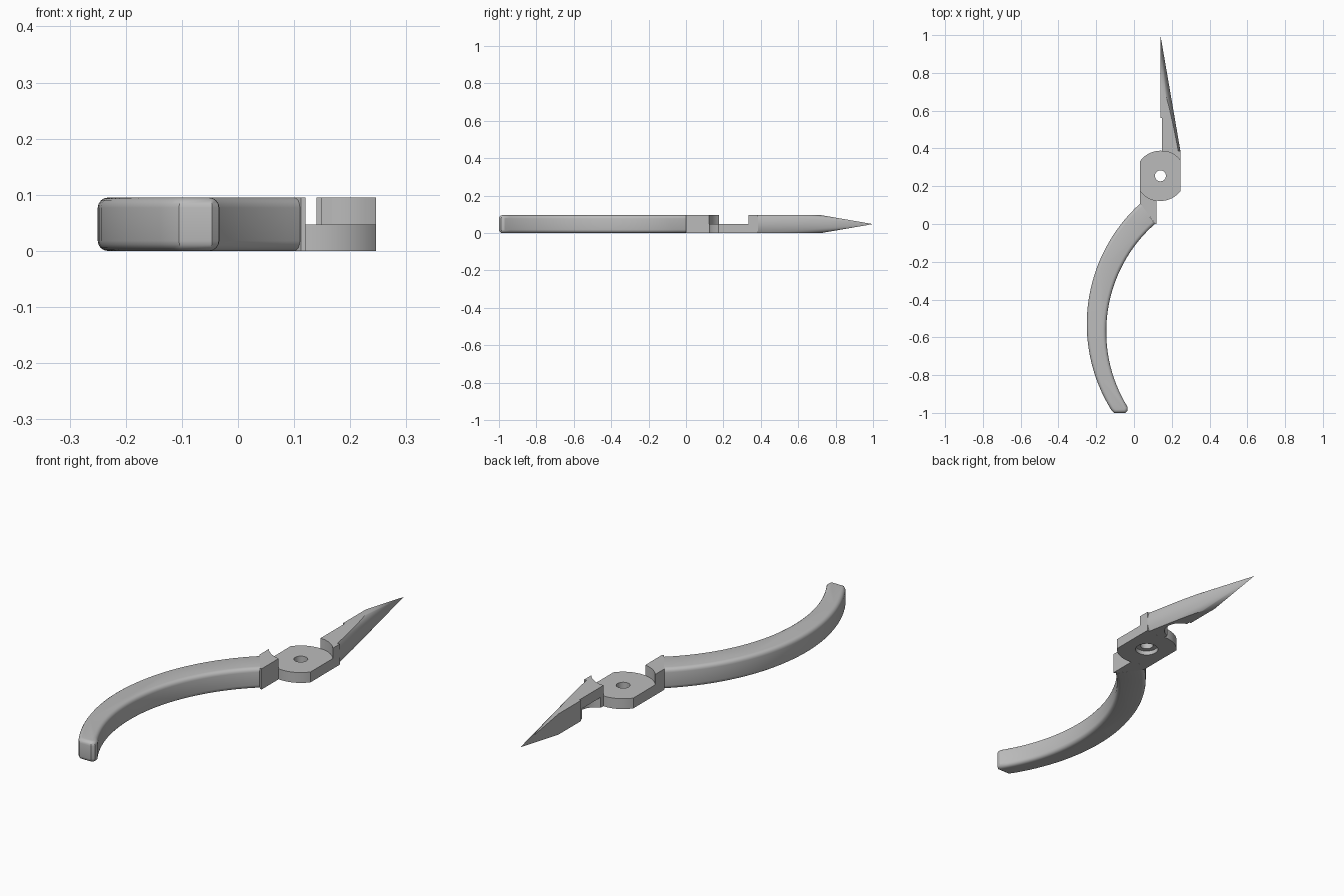
import bpy, bmesh, math
from mathutils import Vector

if "Cube" in bpy.data.objects:
    bpy.data.objects.remove(bpy.data.objects["Cube"])

H = 0.095                       # full thickness
PX, PY, PR = 0.14, 0.255, 0.133  # pivot centre and plate radius
XL, XR = 0.033, 0.246           # side flats of the pivot plate

steel = bpy.data.materials.new("grey_steel")
steel.diffuse_color = (0.5, 0.5, 0.5, 1)
steel.use_nodes = True
steel.node_tree.nodes["Principled BSDF"].inputs["Base Color"].default_value = steel.diffuse_color


def add_object(name, bm):
    bmesh.ops.recalc_face_normals(bm, faces=bm.faces)
    mesh = bpy.data.meshes.new(name)
    bm.to_mesh(mesh)
    bm.free()
    ob = bpy.data.objects.new(name, mesh)
    mesh.materials.append(steel)
    bpy.context.collection.objects.link(ob)
    return ob


def prism(points, z0, z1):
    bm = bmesh.new()
    face = bm.faces.new([bm.verts.new((x, y, z0)) for x, y in points])
    ext = bmesh.ops.extrude_face_region(bm, geom=[face])
    verts = [g for g in ext["geom"] if isinstance(g, bmesh.types.BMVert)]
    bmesh.ops.translate(bm, verts=verts, vec=(0, 0, z1 - z0))
    return bm


def arc(cx, cy, r, a0, a1, n):
    return [(cx + r * math.cos(a0 + (a1 - a0) * i / n),
             cy + r * math.sin(a0 + (a1 - a0) * i / n)) for i in range(n + 1)]


def cone(r1, r2, depth, centre, segments=48):
    bm = bmesh.new()
    bmesh.ops.create_cone(bm, cap_ends=True, segments=segments,
                          radius1=r1, radius2=r2, depth=depth)
    bmesh.ops.translate(bm, verts=bm.verts, vec=centre)
    return bm


def activate(ob):
    bpy.ops.object.select_all(action='DESELECT')
    ob.select_set(True)
    bpy.context.view_layer.objects.active = ob


def cut(ob, bm):
    cutter = add_object("cutter", bm)
    cutter.hide_render = True
    activate(ob)
    mod = ob.modifiers.new("cut", 'BOOLEAN')
    mod.operation, mod.solver, mod.object = 'DIFFERENCE', 'EXACT', cutter
    bpy.ops.object.modifier_apply(modifier=mod.name)
    bpy.data.objects.remove(cutter)


def angle_at(x, sign):
    return sign * math.acos((x - PX) / PR)


# Pivot plate: half-height disc with two flats, drilled and countersunk below
aR, aL = angle_at(XR, 1), angle_at(XL, 1)
plate = add_object("pivot_plate", prism(
    arc(PX, PY, PR, aR, aL, 24) + arc(PX, PY, PR, -aL, -aR, 24), 0, H / 2))
cut(plate, cone(0.029, 0.029, 0.3, (PX, PY, 0)))
cut(plate, cone(0.05, 0.05, 0.04, (PX, PY, 0)))

# Neck: full-height block hugging the plate
neck = add_object("neck", prism(
    [(XL, 0.11), (0.112, 0.0), (0.12, 0.0)]
    + arc(PX, PY, PR, angle_at(0.12, -1), angle_at(XL, -1), 12), 0, H))

# Handle: crescent between two arcs, with rounded long edges and tip
R1, R2 = 0.862, 0.76
outer = arc(-0.25 + R1, -0.53, R1, math.pi - math.asin(0.64 / R1),
            math.pi + math.asin(0.455 / R1), 32)
inner = arc(-0.147 + R2, -0.57, R2, math.pi + math.asin(0.40 / R2),
            math.pi - math.asin(0.57 / R2), 32)
bm = prism(outer + [(-0.105, -1.0), (-0.046, -1.0), (-0.034, -0.988)] + inner, 0, H)
rim = []
for e in bm.edges:
    a, b = e.verts
    joint = max(a.co.y, b.co.y) > 0.05 and min(a.co.y, b.co.y) > -0.005
    if abs(a.co.z - b.co.z) < 1e-5 and not (joint and e.calc_length() > 0.1):
        rim.append(e)
bmesh.ops.bevel(bm, geom=rim, offset=0.018, segments=4, profile=0.5, affect='EDGES')
handle = add_object("handle", bm)

# Jaw root: block between the plate and the tapered jaw
root = add_object("jaw_root", prism(
    arc(PX, PY, PR, math.acos(0.008 / PR), aR, 16) + [(XR, 0.386), (0.148, 0.386)], 0, H))

# Jaw: half cone trimmed to the slab thickness
bm = bmesh.new()
length = 1.0 - 0.385
bmesh.ops.create_cone(bm, cap_ends=True, segments=96, radius1=0.106, radius2=0, depth=length)
for v in bm.verts:
    x, y, z = v.co
    v.co = Vector((PX + x, 0.385 + length / 2 + z, H / 2 - y))
for co, no in [((PX, 0, 0), (-1, 0, 0)), ((0, 0, 0), (0, 0, -1)), ((0, 0, H), (0, 0, 1))]:
    res = bmesh.ops.bisect_plane(bm, geom=bm.verts[:] + bm.edges[:] + bm.faces[:],
                                 plane_co=co, plane_no=no, clear_outer=True, dist=1e-6)
    edges = [g for g in res["geom_cut"] if isinstance(g, bmesh.types.BMEdge)]
    bmesh.ops.holes_fill(bm, edges=edges)
jaw = add_object("jaw", bm)
# Inner relief: shallow step above, rounded hollow below
cut(jaw, prism([(0.1, 0.3), (0.148, 0.3), (0.148, 0.56), (0.1, 0.56)], -0.1, 0.2))
cut(jaw, cone(0.07, 0.07, 0.147, (0.13, 0.475, H / 2 - 0.0735)))

for ob in (plate, neck, handle, root, jaw):
    activate(ob)
    bpy.ops.object.shade_smooth_by_angle(angle=math.radians(30))
